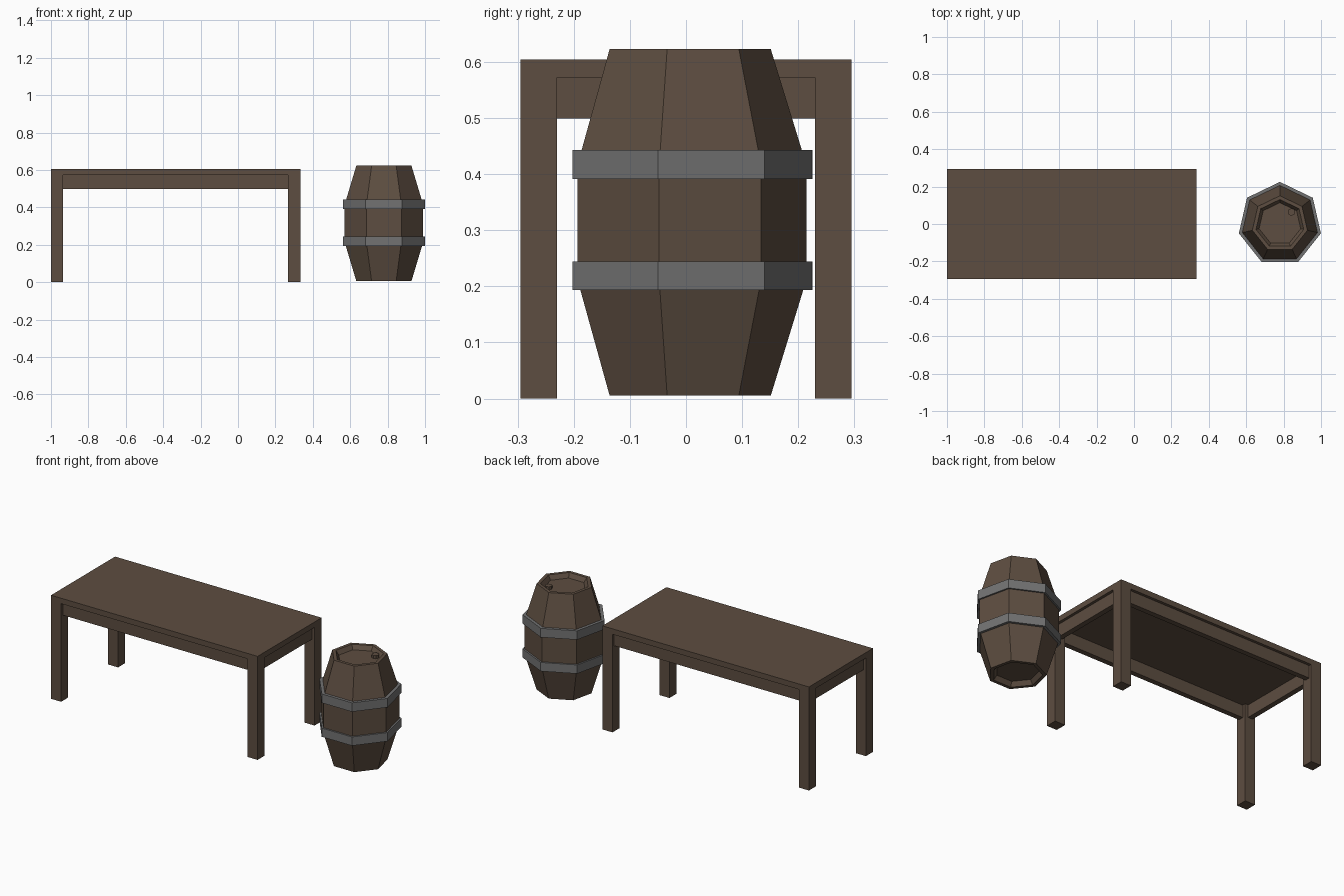
import bpy, bmesh
from math import sin, cos, pi

if "Cube" in bpy.data.objects:
    bpy.data.objects.remove(bpy.data.objects["Cube"])


def material(name, rgb):
    m = bpy.data.materials.new(name)
    m.diffuse_color = (*rgb, 1)
    m.use_nodes = True
    m.node_tree.nodes["Principled BSDF"].inputs["Base Color"].default_value = m.diffuse_color
    return m


wood = material("dark_wood", (0.11, 0.075, 0.052))
iron = material("iron", (0.17, 0.17, 0.17))


def finish(name, bm, mat):
    bmesh.ops.recalc_face_normals(bm, faces=bm.faces)
    me = bpy.data.meshes.new(name)
    bm.to_mesh(me)
    bm.free()
    me.materials.append(mat)
    ob = bpy.data.objects.new(name, me)
    bpy.context.collection.objects.link(ob)
    return ob


def box(name, lo, hi, mat=wood):
    bm = bmesh.new()
    bmesh.ops.create_cube(bm, size=1)
    for v in bm.verts:
        v.co = [(a + b) / 2 + c * (b - a) for a, b, c in zip(lo, hi, v.co)]
    return finish(name, bm, mat)


def lathe(name, profile, centre, sides, mat, ring=False):
    """Faceted revolve of (radius, z); capped at both ends, or joined into a ring."""
    bm = bmesh.new()
    loops = [[bm.verts.new((centre[0] + r * cos(pi / 2 + 2 * pi * k / sides),
                            centre[1] + r * sin(pi / 2 + 2 * pi * k / sides), z))
              for k in range(sides)] for r, z in profile]
    pairs = list(zip(loops, loops[1:]))
    if ring:
        pairs.append((loops[-1], loops[0]))
    else:
        bm.faces.new(loops[0])
        bm.faces.new(loops[-1])
    for a, b in pairs:
        for k in range(sides):
            j = (k + 1) % sides
            bm.faces.new((a[k], a[j], b[j], b[k]))
    return finish(name, bm, mat)


# Table: top slab, four flush legs, inset apron rails
X0, X1, Y, H = -1.0, 0.333, 0.295, 0.604
LEG, UNDER, RAIL = 0.065, 0.572, 0.499
INSET, THICK = 0.016, 0.03
box("table_top", (X0, -Y, UNDER), (X1, Y, H))
for side, x in (("left", X0), ("right", X1 - LEG)):
    for end, y in (("front", -Y), ("back", Y - LEG)):
        box(f"{end}_{side}_leg", (x, y, 0), (x + LEG, y + LEG, UNDER))
for end, y in (("front", -Y + INSET), ("back", Y - INSET - THICK)):
    box(f"{end}_apron", (X0 + LEG, y, RAIL), (X1 - LEG, y + THICK, UNDER))
for side, x in (("left", X0 + INSET), ("right", X1 - INSET - THICK)):
    box(f"{side}_apron", (x, -Y + LEG, RAIL), (x + THICK, Y - LEG, UNDER))

# Barrel: seven-sided body with recessed heads
C = (0.78, 0.0)
lathe("barrel_body", [(0.114, 0.03), (0.131, 0.005), (0.151, 0.005), (0.215, 0.213),
                      (0.215, 0.415), (0.151, 0.623), (0.131, 0.623), (0.114, 0.598)],
      C, 7, wood)

# Iron hoops
for name, z0, z1 in (("lower_hoop", 0.193, 0.244), ("upper_hoop", 0.391, 0.443)):
    lathe(name, [(0.225, z0), (0.225, z1), (0.203, z1), (0.203, z0)], C, 7, iron, ring=True)

# Bung in the top head
lathe("barrel_bung", [(0.02, 0.595), (0.02, 0.616)], (0.842, 0.064), 8, wood)
